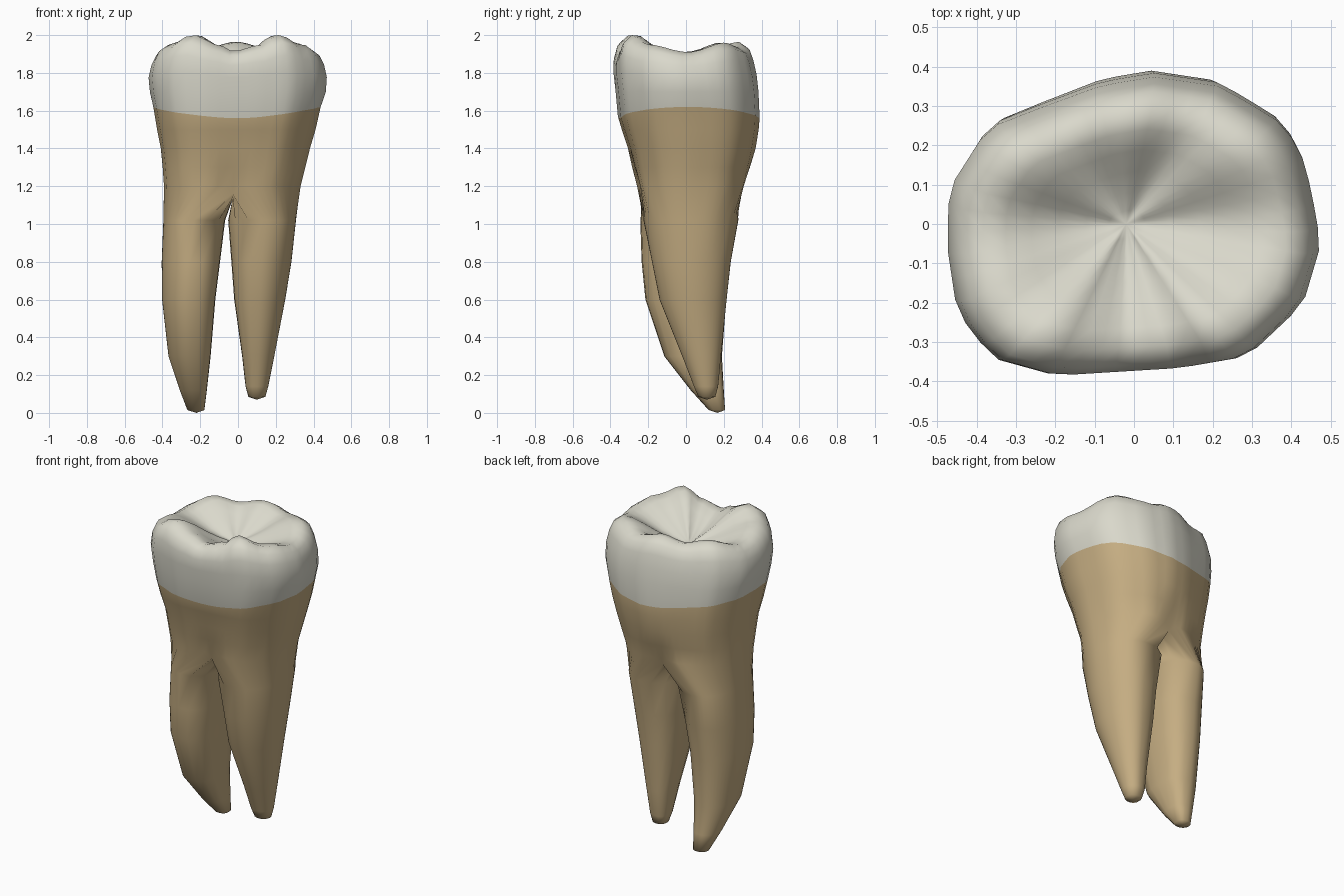
import bpy, bmesh
from math import sin, cos, pi, radians, exp

if "Cube" in bpy.data.objects:
    bpy.data.objects.remove(bpy.data.objects["Cube"])

N = 48      # vertices around the crown and neck
HALF = N // 2
INNER = 7   # vertices across the fork between the roots


def material(name, rgb):
    m = bpy.data.materials.new(name)
    m.use_nodes = True
    m.diffuse_color = (*rgb, 1)
    bsdf = m.node_tree.nodes["Principled BSDF"]
    bsdf.inputs["Base Color"].default_value = (*rgb, 1)
    bsdf.inputs["Roughness"].default_value = 0.6
    return m


# Crown outline seen from above (clockwise)
OUTLINE = [(-.47, .1), (-.37, .26), (-.25, .305), (-.1, .365), (.05, .39), (.22, .365),
           (.36, .28), (.42, .21), (.45, .1), (.475, -.045), (.43, -.2), (.29, -.335),
           (.12, -.365), (-.2, -.385), (-.36, -.34), (-.45, -.22), (-.475, -.05)]
# Heights of cusps and grooves around the rim, by angle in degrees
RIM = [(5, 1.91), (38, 1.96), (65, 1.935), (92, 1.965), (122, 1.935), (145, 1.96),
       (178, 1.91), (211, 1.955), (231, 2.0), (250, 1.95), (265, 1.915), (290, 1.945),
       (307, 2.0), (331, 1.95), (365, 1.91)]
ANGLES = [2 * pi * i / N - pi / 2 for i in range(N)]


def outline(a):
    """Where a ray from the centre leaves the outline, scaled to unit size."""
    c, s = cos(a), sin(a)
    r = 1
    for (px, py), (qx, qy) in zip(OUTLINE, OUTLINE[1:] + OUTLINE[:1]):
        d = s * (qx - px) - c * (qy - py)
        if d > 0:
            r = min(r, (py * qx - px * qy) / d)
    return r * c / .475, r * s / .388


def rim_height(angle):
    a = (angle - radians(5)) % (2 * pi) + radians(5)
    for (lo, v), (hi, w) in zip(RIM, RIM[1:]):
        if a <= radians(hi):
            t = (a - radians(lo)) / radians(hi - lo)
            return v + (w - v) * (1 - cos(pi * t)) / 2
    return RIM[0][1]


def boxed(u, v, box):
    """Place unit coordinates inside the box x0, x1, y0, y1."""
    x0, x1, y0, y1 = box
    return (x0 + x1) / 2 + u * (x1 - x0) / 2, (y0 + y1) / 2 + v * (y1 - y0) / 2


bm = bmesh.new()


def bridge(lower, upper, mat):
    n = len(lower)
    for i in range(n):
        j = (i + 1) % n
        f = bm.faces.new((lower[i], lower[j], upper[j], upper[i]))
        f.material_index = mat


def cap(ring, point, mat):
    c = bm.verts.new(point)
    for i, v in enumerate(ring):
        f = bm.faces.new((v, ring[(i + 1) % len(ring)], c))
        f.material_index = mat


# Neck: rings from the fork up to the wavy enamel border
NECK = [(1.2, (-.393, .335, -.265, .318), .13), (1.3, (-.4, .36, -.29, .343), .03),
        (1.4, (-.41, .385, -.312, .367), 0), (1.5, (-.43, .415, -.345, .383), 0),
        (None, (-.45, .442, -.366, .388), 0)]
rings = []
for z, box, pinch in NECK:
    ring = []
    for a in ANGLES:
        x, y = boxed(*outline(a), box)
        y *= 1 - pinch * exp(-((x + .03) / .07) ** 2)
        ring.append(bm.verts.new((x, y, z or 1.59 + .03 * cos(2 * a))))
    rings.append(ring)
for lo, hi in zip(rings, rings[1:]):
    bridge(lo, hi, 1)

# Crown wall: rings rising towards the cusps
WALL = [(0, (-.468, .47, -.378, .382)), (.35, (-.475, .475, -.388, .372)),
        (.65, (-.46, .46, -.388, .355)), (.87, (-.435, .435, -.372, .335)),
        (1, (-.385, .39, -.325, .285))]
last = rings[-1]
for f, box in WALL:
    ring = []
    for a in ANGLES:
        x, y = boxed(*outline(a), box)
        ring.append(bm.verts.new((x, y, 1.7 + f * (rim_height(a) - 1.7))))
    bridge(last, ring, 0)
    last = ring

# Chewing surface: cusp ridges and grooves sinking to the central pit
PIT = (-.02, 0, 1.81)
rim = last
for s, g in [(.84, .93), (.66, .7), (.47, .42), (.28, .2), (.12, .06)]:
    ring = []
    for v in rim:
        x, y = (p + s * (q - p) for p, q in zip(PIT[:2], v.co.xy))
        ridge = 1.2 * s * (1 - s) * (v.co.z - 1.945)
        ring.append(bm.verts.new((x, y, PIT[2] + g * (v.co.z - PIT[2]) + ridge)))
    bridge(last, ring, 0)
    last = ring
cap(last, PIT, 0)

# Fork: an arch of shared vertices from front to back between the roots
neck = rings[0]
front, back = neck[0], neck[HALF]
for v in (front, back):
    v.co.z = 1.16
arch = []
for k in range(1, INNER + 1):
    t = k / (INNER + 1)
    p = front.co.lerp(back.co, t)
    arch.append(bm.verts.new((p.x, p.y, p.z - .03 * sin(pi * t))))


def root(top, start, levels, tip):
    """Loft one root down from its share of the neck, squarer towards the fork."""
    angles = [(start + pi * i / HALF, 2) for i in range(HALF + 1)]
    angles += [(start + pi + pi * k / (INNER + 1), 3) for k in range(1, INNER + 1)]
    upper = top
    for z, box in levels:
        ring = []
        for a, power in angles:
            c, s = cos(a), sin(a)
            k = (abs(c) ** power + abs(s) ** power) ** (-1 / power)
            x, y = boxed(c * k, s * k, box)
            ring.append(bm.verts.new((x, y, z)))
        bridge(ring, upper, 1)
        upper = ring
    cap(upper[::-1], tip, 1)


# Left root
root(neck[:HALF + 1] + arch[::-1], -pi / 2, [
    (1.02, (-.052, .307, -.225, .277)), (.8, (-.035, .283, -.18, .237)),
    (.6, (-.02, .25, -.14, .215)), (.3, (.022, .192, -.02, .185)),
    (.14, (.04, .16, .042, .17)), (.085, (.055, .145, .065, .155))],
    (.1, .11, .07))
# Right root
root(neck[HALF:] + [front] + arch, pi / 2, [
    (1.02, (-.395, -.068, -.242, .275)), (.8, (-.404, -.095, -.235, .237)),
    (.6, (-.402, -.12, -.215, .213)), (.3, (-.368, -.145, -.115, .19)),
    (.12, (-.308, -.165, .025, .2)), (.015, (-.268, -.178, .12, .207))],
    (-.22, .165, 0))

bmesh.ops.recalc_face_normals(bm, faces=bm.faces)
for f in bm.faces:
    f.smooth = True
mesh = bpy.data.meshes.new("molar_tooth")
bm.to_mesh(mesh)
bm.free()
mesh.materials.append(material("ivory enamel", (.70, .69, .60)))
mesh.materials.append(material("tan root", (.56, .42, .225)))
tooth = bpy.data.objects.new("molar_tooth", mesh)
bpy.context.collection.objects.link(tooth)
